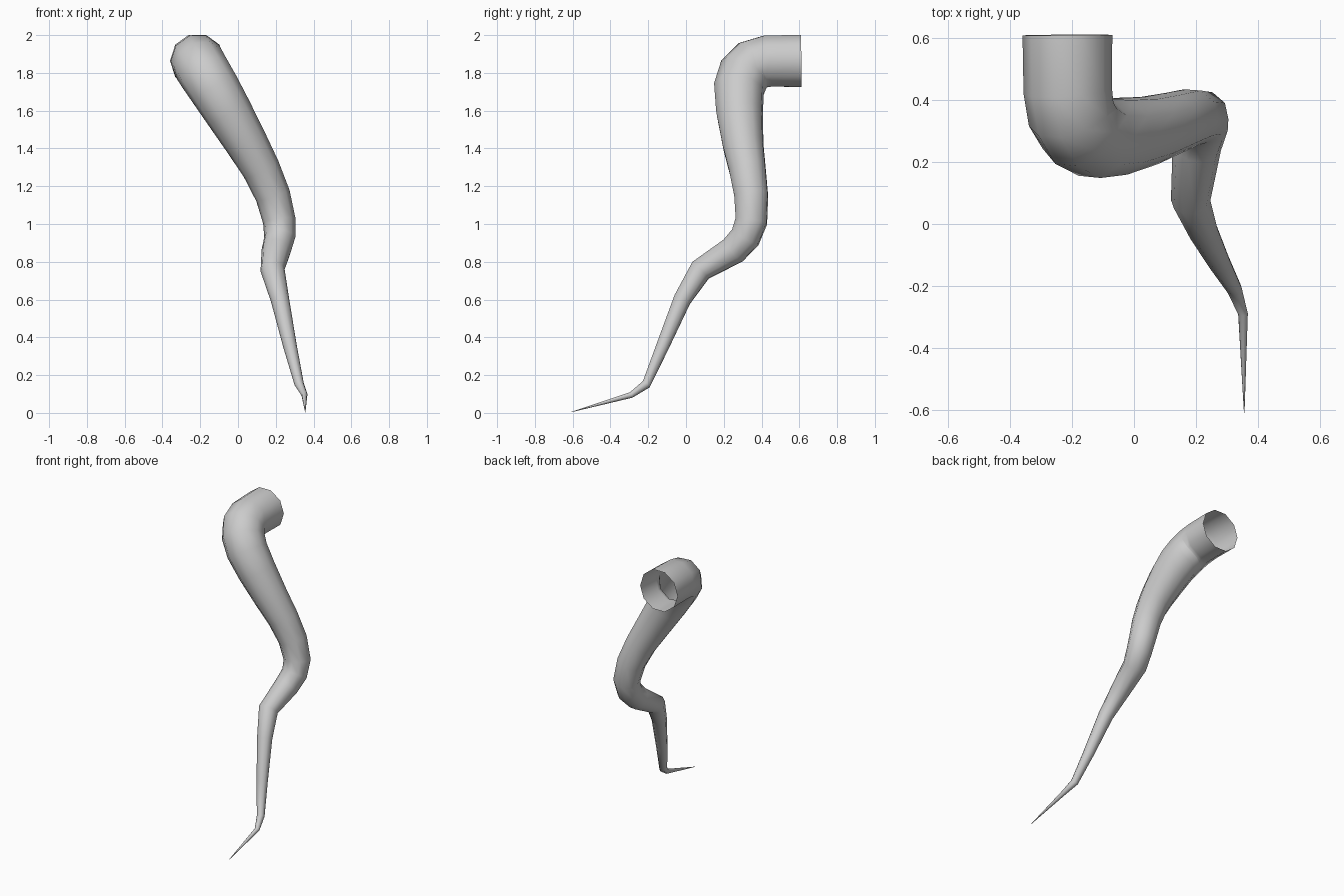
import bpy

# Centre line of the tapered tube: x, y, z, radius
path = [
    (-0.215, 0.61, 1.864, 0.145),
    (-0.214, 0.43, 1.862, 0.143),
    (-0.203, 0.355, 1.842, 0.142),
    (-0.175, 0.307, 1.795, 0.140),
    (-0.125, 0.280, 1.715, 0.136),
    (-0.050, 0.283, 1.590, 0.127),
    (0.050, 0.302, 1.420, 0.112),
    (0.123, 0.325, 1.290, 0.101),
    (0.185, 0.345, 1.150, 0.093),
    (0.219, 0.346, 1.015, 0.087),
    (0.221, 0.314, 0.930, 0.083),
    (0.203, 0.250, 0.860, 0.079),
    (0.183, 0.077, 0.755, 0.064),
    (0.222, -0.020, 0.600, 0.049),
    (0.276, -0.125, 0.350, 0.036),
    (0.324, -0.210, 0.152, 0.025),
    (0.352, -0.290, 0.095, 0.016),
    (0.356, -0.610, 0.004, 0.001),
]

# Curved horn: ten-sided sweep, open at the wide end
curve = bpy.data.curves.new("curved_horn", "CURVE")
curve.dimensions = "3D"
curve.bevel_depth = 1.0
curve.bevel_resolution = 3
curve.use_fill_caps = False
curve.twist_mode = "MINIMUM"
spline = curve.splines.new("POLY")
spline.points.add(len(path) - 1)
for point, (x, y, z, r) in zip(spline.points, path):
    point.co = (x, y, z, 1)
    point.radius = r
spline.use_smooth = True

horn = bpy.data.objects.new("curved_horn", curve)
bpy.context.collection.objects.link(horn)
bpy.context.view_layer.objects.active = horn
horn.select_set(True)
bpy.ops.object.convert(target="MESH")
bpy.ops.object.shade_smooth()
